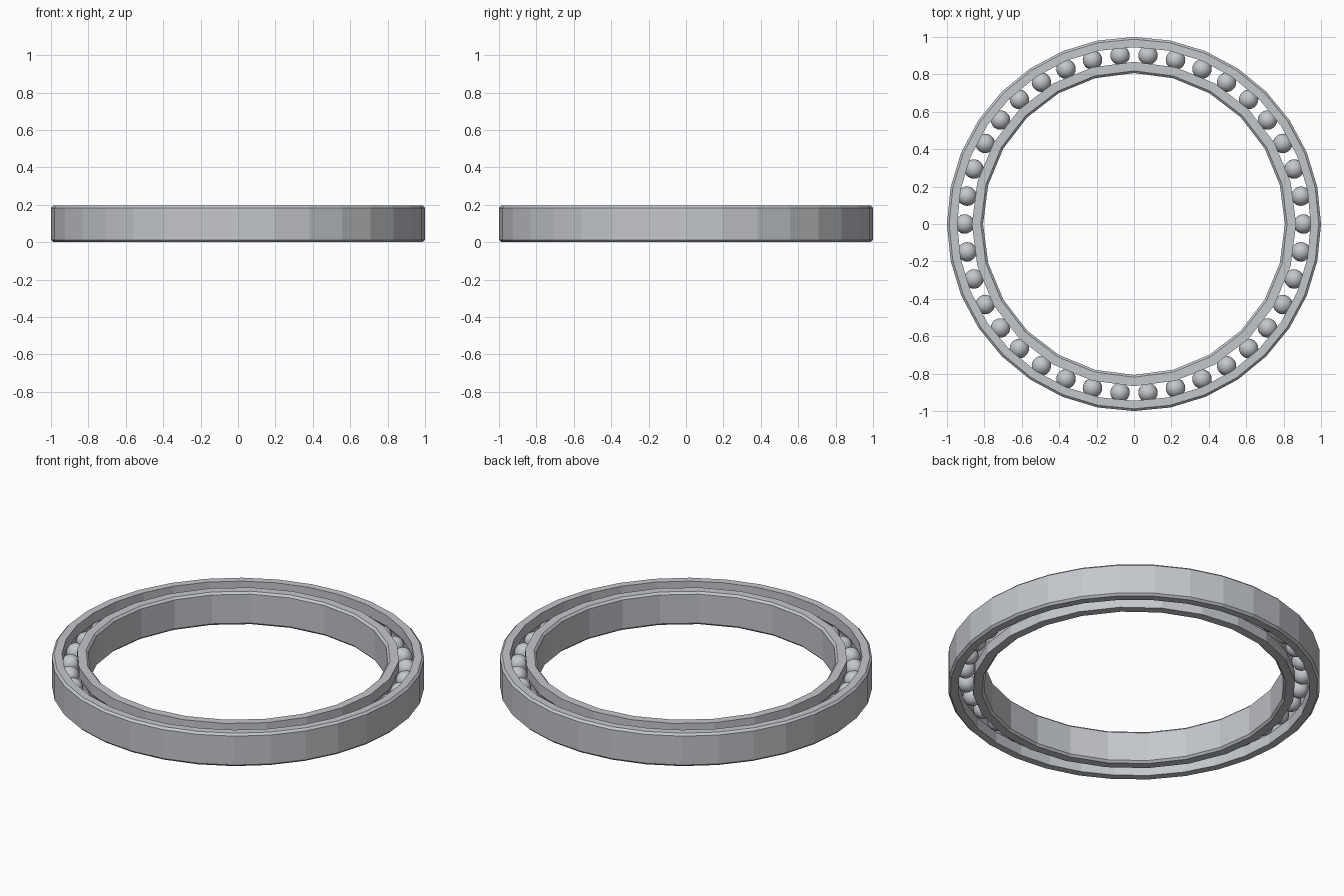
import bpy, bmesh, math

cube = bpy.data.objects.get("Cube")
if cube:
    bpy.data.objects.remove(cube, do_unlink=True)

HEIGHT = 0.195
MID = HEIGHT / 2
PITCH = 0.905        # radius of the circle of ball centres
BALL = 0.052
BALL_COUNT = 38
CHAMFER = 0.012

steel = bpy.data.materials.new("brushed steel grey")
steel.use_nodes = True
colour = (0.55, 0.57, 0.60, 1)
steel.diffuse_color = colour
steel.node_tree.nodes["Principled BSDF"].inputs["Base Color"].default_value = colour


def finish(name, bm):
    mesh = bpy.data.meshes.new(name)
    bmesh.ops.recalc_face_normals(bm, faces=bm.faces)
    bm.to_mesh(mesh)
    bm.free()
    mesh.materials.append(steel)
    obj = bpy.data.objects.new(name, mesh)
    bpy.context.collection.objects.link(obj)
    return obj


def race(name, wall, lip, sides):
    """Revolve a race: chamfered plain wall on one side, ball groove on the other."""
    c = math.copysign(CHAMFER, lip - wall)
    profile = [(lip, 0), (wall + c, 0), (wall, CHAMFER),
               (wall, HEIGHT - CHAMFER), (wall + c, HEIGHT), (lip, HEIGHT)]
    # Circular groove that holds the balls
    side = math.copysign(1, wall - PITCH)
    groove = BALL + 0.001
    half = math.acos(abs(lip - PITCH) / groove)
    for i in range(9):
        a = half * (1 - i / 4)
        profile.append((PITCH + side * groove * math.cos(a), MID + groove * math.sin(a)))
    bm = bmesh.new()
    rings = []
    for s in range(sides):
        t = math.tau * s / sides
        rings.append([bm.verts.new((r * math.cos(t), r * math.sin(t), z)) for r, z in profile])
    for s, ring in enumerate(rings):
        after = rings[(s + 1) % sides]
        for i in range(len(profile)):
            j = (i + 1) % len(profile)
            bm.faces.new((ring[i], after[i], after[j], ring[j]))
    return finish(name, bm)


race("outer_race", 1.0, 0.945, 32)
race("inner_race", 0.807, 0.867, 24)

# Balls evenly spaced around the groove, sharing one mesh
bm = bmesh.new()
bmesh.ops.create_uvsphere(bm, u_segments=20, v_segments=12, radius=BALL)
for face in bm.faces:
    face.smooth = True
first = finish("ball", bm)
for i in range(BALL_COUNT):
    ball = first
    if i:
        ball = first.copy()
        bpy.context.collection.objects.link(ball)
    t = math.tau * i / BALL_COUNT
    ball.location = (PITCH * math.cos(t), PITCH * math.sin(t), MID)
